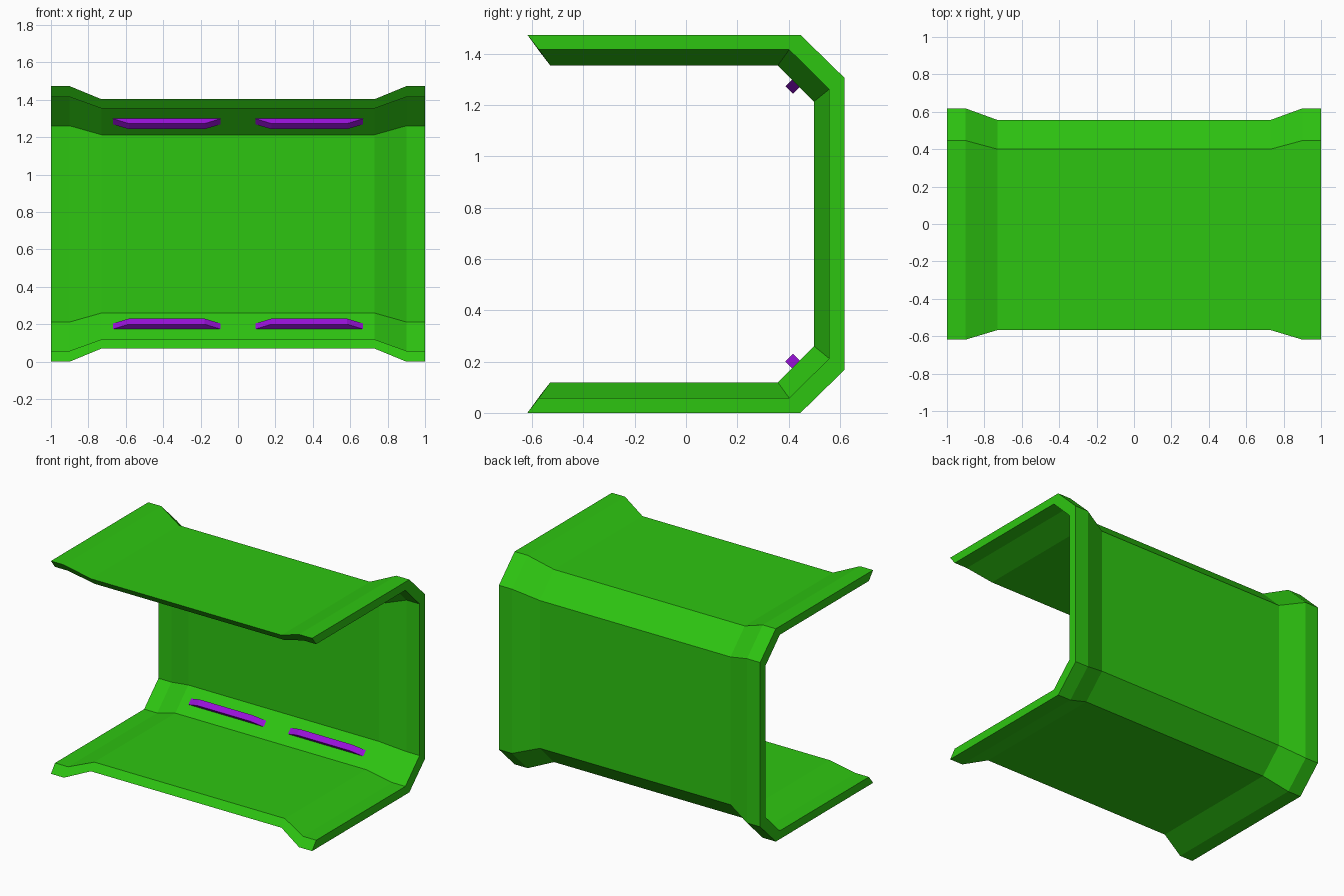
import bpy, bmesh

if "Cube" in bpy.data.objects:
    bpy.data.objects.remove(bpy.data.objects["Cube"])

H = 1.473  # overall height


def material(name, rgb):
    m = bpy.data.materials.new(name)
    m.diffuse_color = (*rgb, 1)
    m.use_nodes = True
    m.node_tree.nodes["Principled BSDF"].inputs["Base Color"].default_value = m.diffuse_color
    return m


def loft(name, sections, mat):
    """Skin a list of (x, [(y, z), ...]) sections and cap both ends."""
    bm = bmesh.new()
    rings = [[bm.verts.new((x, y, z)) for y, z in pts] for x, pts in sections]
    n = len(rings[0])
    for a, b in zip(rings, rings[1:]):
        for i in range(n):
            j = (i + 1) % n
            bm.faces.new((a[i], a[j], b[j], b[i]))
    for ring in (rings[0], rings[-1]):
        # caps made of one quad per wall segment (outer i, inner opposite)
        for i in range(n // 2 - 1):
            bm.faces.new((ring[i], ring[i + 1], ring[n - 2 - i], ring[n - 1 - i]))
    bmesh.ops.recalc_face_normals(bm, faces=bm.faces)
    me = bpy.data.meshes.new(name)
    bm.to_mesh(me)
    bm.free()
    me.materials.append(mat)
    ob = bpy.data.objects.new(name, me)
    bpy.context.collection.objects.link(ob)
    return ob


def channel(outer, inner):
    """Closed C-shaped section from the lower halves of its two outlines."""
    def full(half):
        return half + [(y, H - z) for y, z in reversed(half)]
    return full(outer) + full(inner)[::-1]


green = material("green", (0.027, 0.558, 0.0056))
purple = material("purple", (0.314, 0.0056, 0.694))

# Corridor shell: thick flared rims at both ends, narrower middle
rim = channel([(-0.618, 0), (0.446, 0), (0.618, 0.168)],
              [(-0.573, 0.058), (0.402, 0.058), (0.558, 0.212)])
middle = channel([(-0.567, 0.07), (0.40, 0.07), (0.556, 0.225)],
                 [(-0.529, 0.119), (0.358, 0.119), (0.499, 0.26)])
loft("corridor_shell", [(-1, rim), (-0.9, rim), (-0.73, middle),
                        (0.73, middle), (0.9, rim), (1, rim)], green)

# Light bars on the slanted corners, tapered towards the room
base = [(0.417, 0.17), (0.447, 0.20)]
face = [(0.417, 0.23), (0.387, 0.20)]
for level in ("lower", "upper"):
    for side, s in (("left", -1), ("right", 1)):
        def flip(pts):
            return [(y, H - z if level == "upper" else z) for y, z in pts]
        bm = bmesh.new()
        for pts, x0, x1 in ((base, 0.08, 0.682), (face, 0.178, 0.584)):
            for y, z in flip(pts):
                for x in (x0, x1):
                    bm.verts.new((s * x, y, z))
        bmesh.ops.convex_hull(bm, input=bm.verts)
        bmesh.ops.recalc_face_normals(bm, faces=bm.faces)
        bmesh.ops.dissolve_limit(bm, angle_limit=0.01, verts=bm.verts, edges=bm.edges)
        me = bpy.data.meshes.new(f"{level}_{side}_light")
        bm.to_mesh(me)
        bm.free()
        me.materials.append(purple)
        bpy.context.collection.objects.link(bpy.data.objects.new(me.name, me))
